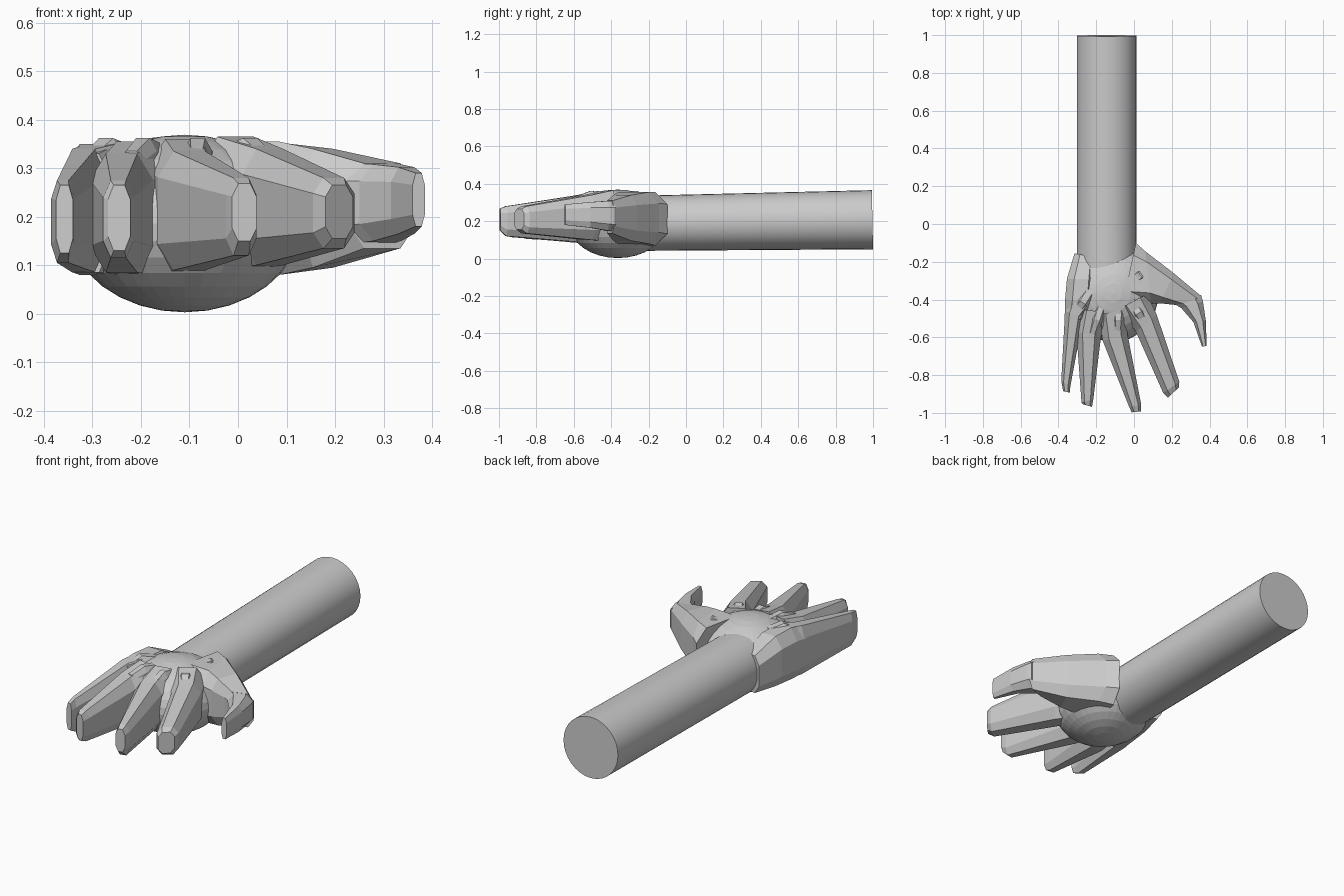
import bpy, bmesh, math
from mathutils import Vector, Matrix


def add_object(name, bm):
    bmesh.ops.recalc_face_normals(bm, faces=bm.faces)
    me = bpy.data.meshes.new(name)
    bm.to_mesh(me)
    bm.free()
    ob = bpy.data.objects.new(name, me)
    bpy.context.collection.objects.link(ob)
    return ob


def loft(name, sections, inset=0.25, band=0.22):
    """Skin eight-sided sections; each is (left xy, right xy, z low, z high)."""
    bm = bmesh.new()
    rings = []
    for left, right, lo, hi in sections:
        a, b, h = Vector(left), Vector(right), hi - lo
        profile = [(0, band), (inset, 0), (1 - inset, 0), (1, band),
                   (1, 1 - band), (1 - inset, 1), (inset, 1), (0, 1 - band)]
        rings.append([bm.verts.new((*a.lerp(b, u), lo + h * v)) for u, v in profile])
    for r, s in zip(rings, rings[1:]):
        for i in range(8):
            j = (i + 1) % 8
            bm.faces.new((r[i], r[j], s[j], s[i]))
    bm.faces.new(rings[0])
    bm.faces.new(rings[-1])
    return add_object(name, bm)


# Forearm: slightly deeper towards the cut end
bm = bmesh.new()
bmesh.ops.create_cone(bm, cap_ends=True, segments=32, radius1=0.158, radius2=0.158, depth=1.3,
                      matrix=Matrix.Translation((-0.145, 0.35, 0)) @ Matrix.Rotation(math.pi / 2, 4, 'X'))
for v in bm.verts:
    far = v.co.y > 0.3
    v.co.z = v.co.z * (1.0 if far else 0.93) + (0.208 if far else 0.188)
    if far:
        v.co.y -= (v.co.z - 0.05) * 0.02
arm = add_object("forearm", bm)
for p in arm.data.polygons:
    p.use_smooth = len(p.vertices) == 4
bpy.context.view_layer.objects.active = arm
arm.select_set(True)
bpy.ops.object.shade_smooth_by_angle(angle=math.radians(25))

# Palm: flattened ball
bm = bmesh.new()
bmesh.ops.create_uvsphere(bm, u_segments=32, v_segments=16, radius=1,
                          matrix=Matrix.Translation((-0.11, -0.365, 0.186))
                          @ Matrix.Diagonal((0.24, 0.26, 0.183, 1)))
add_object("palm", bm)

# Fingers: base, knuckle, blunt tip
loft("little_finger", [((-0.345, -0.38), (-0.22, -0.45), 0.08, 0.35),
                       ((-0.365, -0.46), (-0.27, -0.50), 0.085, 0.34),
                       ((-0.385, -0.83), (-0.337, -0.86), 0.105, 0.275),
                       ((-0.375, -0.885), (-0.34, -0.893), 0.125, 0.265)])
loft("ring_finger", [((-0.29, -0.45), (-0.13, -0.47), 0.08, 0.355),
                     ((-0.305, -0.57), (-0.175, -0.60), 0.085, 0.33),
                     ((-0.278, -0.945), (-0.215, -0.925), 0.115, 0.275),
                     ((-0.268, -0.955), (-0.222, -0.968), 0.13, 0.265)])
loft("middle_finger", [((-0.19, -0.48), (-0.03, -0.45), 0.08, 0.36),
                       ((-0.165, -0.62), (-0.035, -0.58), 0.09, 0.335),
                       ((-0.025, -0.97), (0.038, -0.955), 0.12, 0.28),
                       ((-0.012, -0.997), (0.038, -0.992), 0.15, 0.268)])
loft("index_finger", [((-0.08, -0.45), (0.07, -0.37), 0.09, 0.365),
                      ((0.01, -0.57), (0.12, -0.48), 0.10, 0.34),
                      ((0.155, -0.895), (0.24, -0.835), 0.135, 0.28),
                      ((0.18, -0.92), (0.237, -0.865), 0.155, 0.265)])

# Outer edge of the palm behind the little finger
loft("palm_edge", [((-0.315, -0.155), (-0.20, -0.18), 0.09, 0.285),
                   ((-0.355, -0.29), (-0.20, -0.29), 0.085, 0.345),
                   ((-0.365, -0.40), (-0.21, -0.42), 0.08, 0.35),
                   ((-0.367, -0.49), (-0.26, -0.51), 0.085, 0.33)])

# Thumb: broad web from the wrist, bent at the knuckle
loft("thumb_web", [((-0.06, -0.42), (0.01, -0.10), 0.07, 0.355),
                   ((0.09, -0.42), (0.06, -0.145), 0.08, 0.355),
                   ((0.14, -0.42), (0.21, -0.26), 0.095, 0.34),
                   ((0.235, -0.43), (0.36, -0.385), 0.135, 0.31)], inset=0.2)
loft("thumb_tip", [((0.20, -0.415), (0.355, -0.375), 0.145, 0.31),
                   ((0.25, -0.445), (0.365, -0.41), 0.15, 0.308),
                   ((0.315, -0.52), (0.38, -0.51), 0.165, 0.302),
                   ((0.36, -0.65), (0.385, -0.645), 0.18, 0.29)])

# Knuckle ridges on the back of the hand
for i, (base, end, w) in enumerate([((-0.23, -0.35), (-0.30, -0.46), 0.035),
                                    ((-0.16, -0.40), (-0.22, -0.58), 0.03),
                                    ((-0.08, -0.40), (-0.085, -0.58), 0.03),
                                    ((-0.02, -0.40), (0.055, -0.52), 0.035),
                                    ((-0.01, -0.30), (0.06, -0.25), 0.035)]):
    a, b = Vector(base), Vector(end)
    side = (b - a).orthogonal().normalized() * w
    mid = a.lerp(b, 0.6)
    loft("knuckle_ridge_%d" % (i + 1), [(a - side, a + side, 0.25, 0.345),
                                        (mid - side, mid + side, 0.24, 0.362),
                                        (b - side * 0.8, b + side * 0.8, 0.23, 0.335)])
